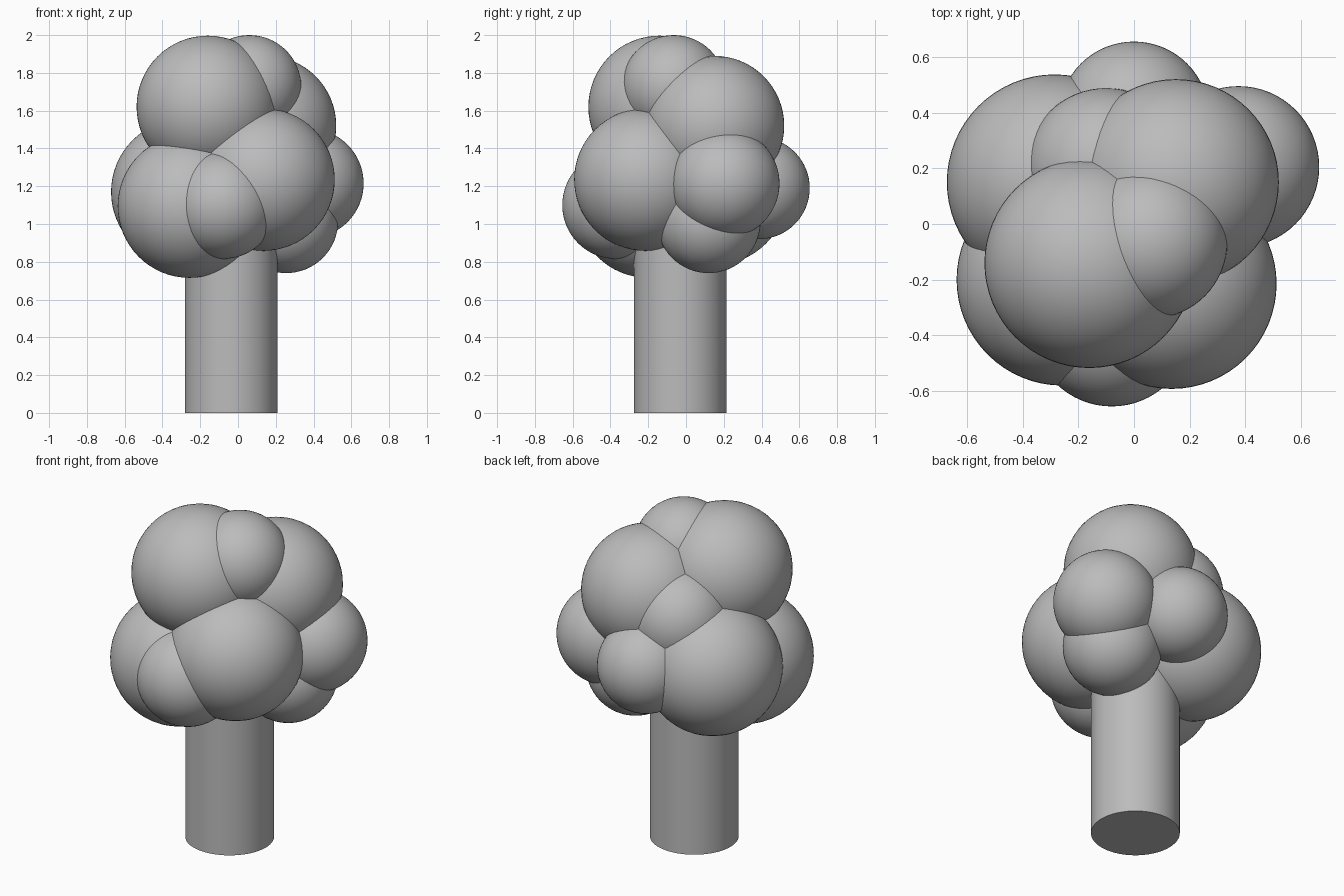
import bpy
import math

if "Cube" in bpy.data.objects:
    bpy.data.objects.remove(bpy.data.objects["Cube"])

# One plain grey for the whole tree
grey = bpy.data.materials.new("plain_grey")
grey.diffuse_color = (0.5, 0.5, 0.5, 1)
grey.use_nodes = True
grey.node_tree.nodes["Principled BSDF"].inputs["Base Color"].default_value = grey.diffuse_color


def finish(name):
    obj = bpy.context.object
    obj.name = name
    obj.data.materials.append(grey)
    bpy.ops.object.shade_smooth_by_angle(angle=math.radians(40))


# Straight round trunk, its top hidden in the foliage
TRUNK_HEIGHT = 1.15
bpy.ops.mesh.primitive_cylinder_add(vertices=64, radius=0.245, depth=TRUNK_HEIGHT,
                                    location=(-0.035, -0.03, TRUNK_HEIGHT / 2))
finish("trunk")

# Foliage balls: name -> (x, y, z, radius)
foliage = {
    # crown
    "top_front_left": (-0.16, -0.14, 1.62, 0.377),
    "top_small": (0.06, -0.065, 1.725, 0.275),
    "top_back_right": (0.15, 0.15, 1.52, 0.37),
    "top_back_left": (-0.10, 0.20, 1.44, 0.288),
    # lower ring
    "side_back_left": (-0.285, 0.15, 1.17, 0.387),
    "back": (0.0, 0.385, 1.19, 0.27),
    "side_right": (0.375, 0.205, 1.215, 0.29),
    "side_front_right": (0.135, -0.215, 1.235, 0.377),
    "side_front_left": (-0.257, -0.20, 1.095, 0.38),
    "front": (-0.08, -0.37, 1.10, 0.285),
    "low_right": (0.255, 0.12, 1.015, 0.275),
}
for name, (x, y, z, r) in foliage.items():
    bpy.ops.mesh.primitive_uv_sphere_add(segments=64, ring_count=32, radius=r, location=(x, y, z))
    finish("foliage_" + name)
